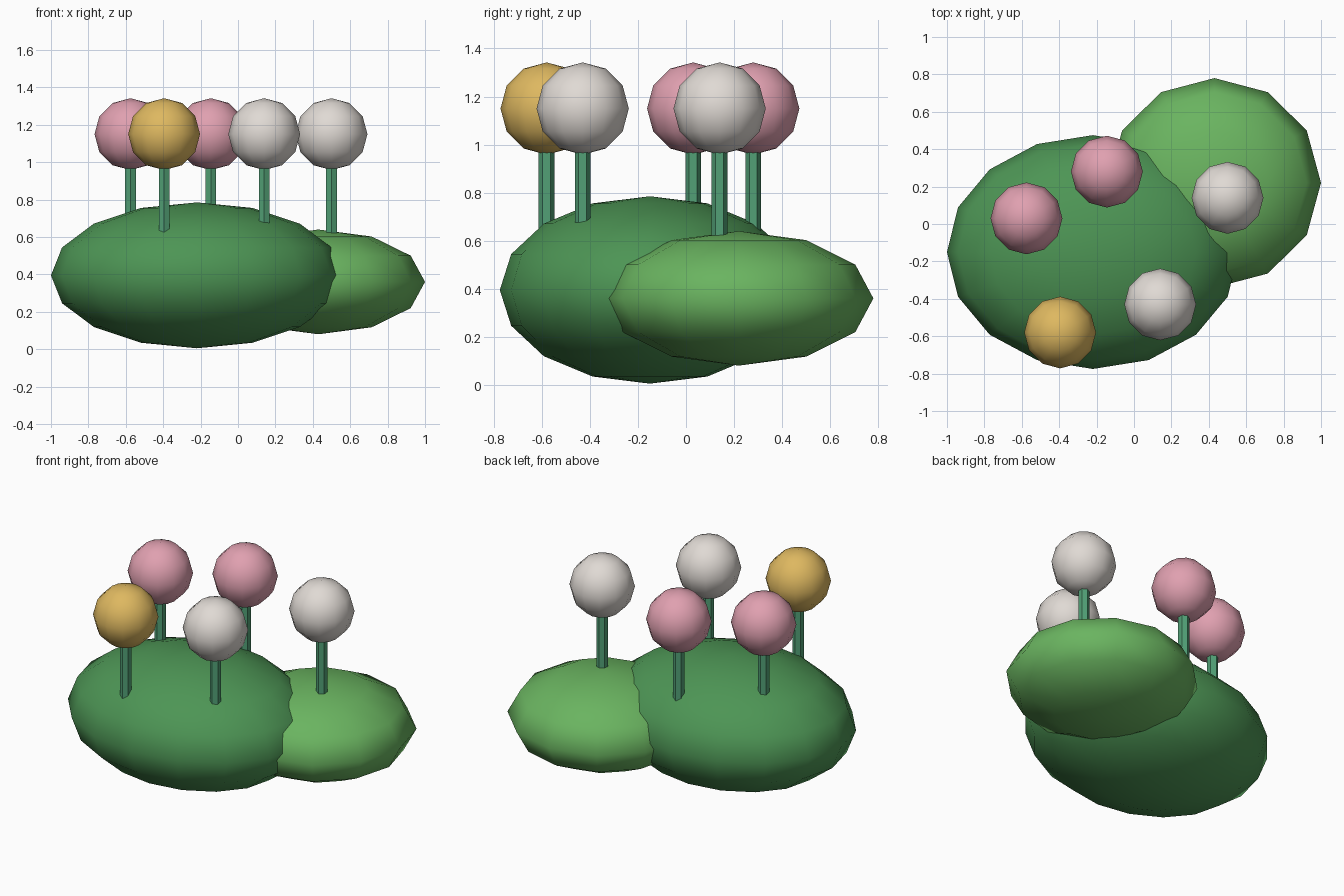
import bpy

cube = bpy.data.objects.get("Cube")
if cube:
    bpy.data.objects.remove(cube, do_unlink=True)


def material(name, rgb):
    mat = bpy.data.materials.new(name)
    mat.use_nodes = True
    color = (*rgb, 1)
    mat.diffuse_color = color
    for node in mat.node_tree.nodes:
        if node.type == 'BSDF_PRINCIPLED':
            node.inputs["Base Color"].default_value = color
            node.inputs["Roughness"].default_value = 0.9
    return mat


DARK_GREEN = material("dark green", (0.074, 0.30, 0.09))
LIGHT_GREEN = material("light green", (0.144, 0.456, 0.117))
STEM_GREEN = material("stem green", (0.084, 0.352, 0.181))
PINK = material("pink", (0.745, 0.352, 0.434))
YELLOW = material("yellow", (0.73, 0.479, 0.117))
WHITE = material("warm white", (0.745, 0.70, 0.66))


def finish(name, mat):
    obj = bpy.context.object
    obj.name = obj.data.name = name
    obj.data.materials.append(mat)
    return obj


def ellipsoid(name, center, radii, segments, mat):
    bpy.ops.mesh.primitive_uv_sphere_add(
        segments=segments, ring_count=segments // 2, radius=1, location=center)
    obj = finish(name, mat)
    obj.scale = radii
    bpy.ops.object.transform_apply(location=False, rotation=False, scale=True)
    bpy.ops.object.shade_smooth()
    return obj


# Bush mounds
ellipsoid("large_bush", (-0.22, -0.15, 0.395), (0.78, 0.625, 0.39), 16, DARK_GREEN)
ellipsoid("small_bush", (0.43, 0.22, 0.36), (0.57, 0.56, 0.28), 12, LIGHT_GREEN)

# Flowers: a six-sided stem under a round bloom
STEM_BOTTOM, BLOOM_Z, BLOOM_R = 0.55, 1.15, 0.192
flowers = [
    ("left_front", 0.14, -0.43, WHITE),
    ("left_back", 0.5, 0.14, WHITE),
    ("middle_back", -0.145, 0.28, PINK),
    ("right_back", -0.575, 0.03, PINK),
    ("right_front", -0.395, -0.58, YELLOW),
]
for place, x, y, mat in flowers:
    bpy.ops.mesh.primitive_cylinder_add(
        vertices=6, radius=0.033, depth=BLOOM_Z - STEM_BOTTOM,
        location=(x, y, (BLOOM_Z + STEM_BOTTOM) / 2))
    finish(place + "_stem", STEM_GREEN)
    ellipsoid(place + "_bloom", (x, y, BLOOM_Z), (BLOOM_R,) * 3, 12, mat)
